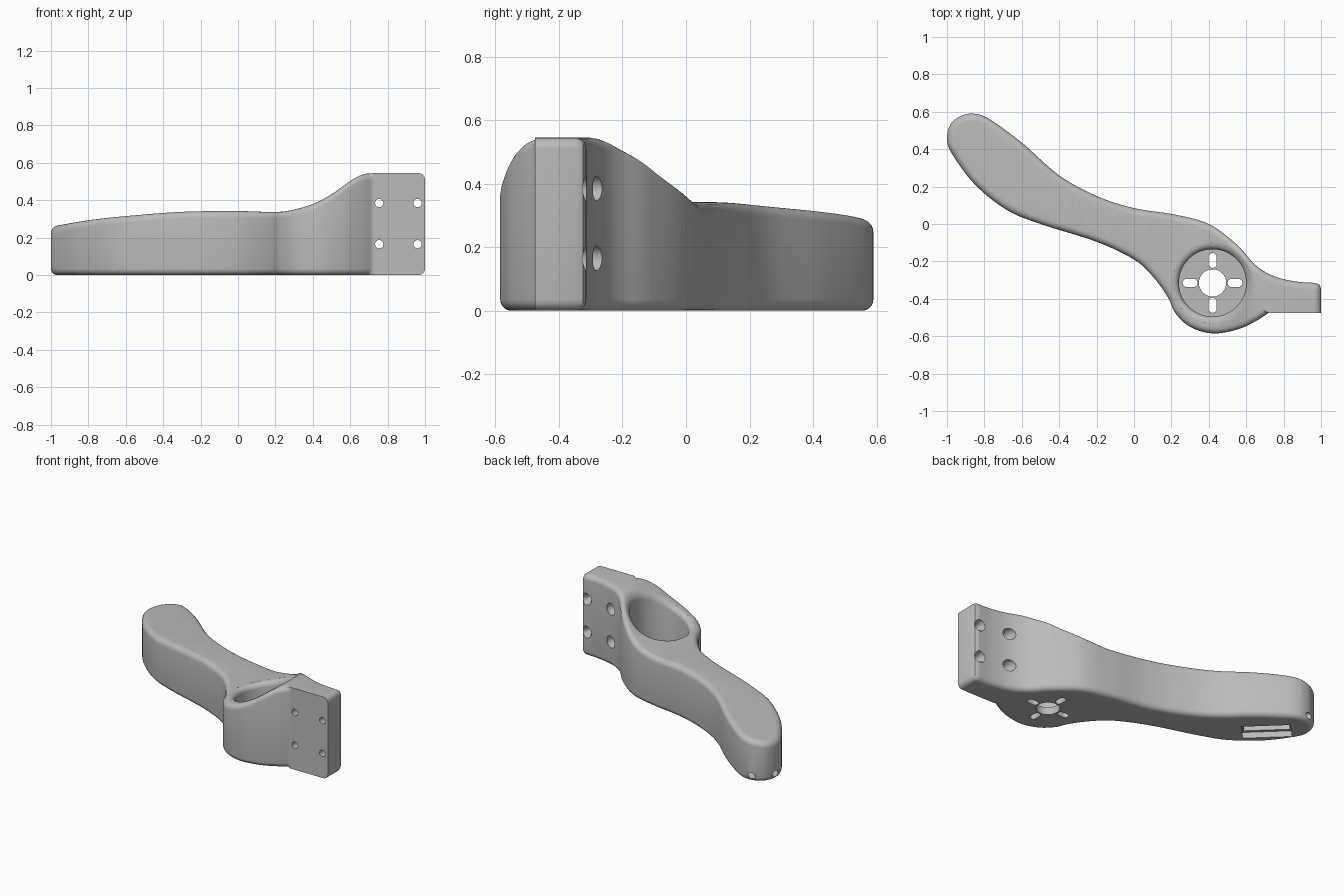
import bpy, bmesh, math
from mathutils import Vector, Matrix

cube = bpy.data.objects.get("Cube")
if cube:
    bpy.data.objects.remove(cube)

grey = bpy.data.materials.new("plain_grey")
grey.use_nodes = True
tone = (0.5, 0.5, 0.5, 1)
grey.diffuse_color = tone
grey.node_tree.nodes["Principled BSDF"].inputs["Base Color"].default_value = tone


def spline(points, steps):
    """Smooth curve through the points."""
    p = [Vector(q) for q in points]
    p = [2 * p[0] - p[1]] + p + [2 * p[-1] - p[-2]]
    out = []
    for a, b, c, d in zip(p, p[1:], p[2:], p[3:]):
        for i in range(steps):
            t = i / steps
            out.append(0.5 * (2 * b + (c - a) * t + (2 * a - 5 * b + 4 * c - d) * t ** 2
                              + (3 * b - a - 3 * c + d) * t ** 3))
    return out + [p[-2]]


def new_object(name, bm):
    bmesh.ops.recalc_face_normals(bm, faces=bm.faces[:])
    mesh = bpy.data.meshes.new(name)
    bm.to_mesh(mesh)
    bm.free()
    mesh.materials.append(grey)
    obj = bpy.data.objects.new(name, mesh)
    bpy.context.collection.objects.link(obj)
    return obj


def loft(bm, rings):
    """Skin a stack of closed rings and cap both ends."""
    rows = [[bm.verts.new(v) for v in ring] for ring in rings]
    n = len(rows[0])
    for low, high in zip(rows, rows[1:]):
        for i in range(n):
            j = (i + 1) % n
            bm.faces.new((low[i], low[j], high[j], high[i]))
    return [bm.faces.new(rows[0][::-1]), bm.faces.new(rows[-1])]


# Height of the top surface along x
crest = spline([(-1.02, .255), (-.8, .293), (-.6, .315), (-.3, .338), (0, .342), (.2, .337),
                (.3, .35), (.4, .38), (.5, .432), (.6, .503), (.66, .535), (.72, .545), (.8, .545)], 6)


def height(x):
    for a, b in zip(crest, crest[1:]):
        if x <= b.x:
            return a.y + (b.y - a.y) * (x - a.x) / (b.x - a.x)
    return crest[-1].y


# Plan outline: back edge, rounded grip end, front edge, then the mounting tab
outline = spline([(.97, -.315), (.87, -.308), (.75, -.28), (.65, -.22), (.55, -.11), (.4, .0),
                  (.22, .05), (0, .085), (-.2, .15), (-.4, .26), (-.6, .435), (-.78, .565),
                  (-.87, .59), (-.94, .57), (-.985, .525), (-1, .45), (-.97, .37), (-.85, .21),
                  (-.68, .075), (-.5, 0), (-.2, -.095), (0, -.19), (.1, -.28), (.18, -.39),
                  (.22, -.475), (.3, -.55), (.42, -.585), (.55, -.565), (.65, -.52), (.72, -.475)], 6)
tab_start = len(outline) - 1
outline += [Vector((1, -.475)), Vector((1, -.345)), Vector((.991, -.324))]

ROUND = 0.035
insets = []
for i, p in enumerate(outline):
    before = (p - outline[i - 1]).normalized()
    after = (outline[(i + 1) % len(outline)] - p).normalized()
    t = (before + after).normalized()
    insets.append(Vector((-t.y, t.x)) * ROUND)
insets[tab_start] = Vector((0, 0))
insets[tab_start + 1] = Vector((-ROUND, 0))


def ring(amount, z):
    return [(p.x + s.x * amount, p.y + s.y * amount, z) for p, s in zip(outline, insets)]


# Body: rounded slab, sliced along x, then the top is draped on the crest
steps = [i / 5 * math.pi / 2 for i in range(6)]
bottom = [ring(1 - math.sin(a), ROUND * (1 - math.cos(a))) for a in steps]
top = [ring(1 - math.cos(a), 1 - ROUND * (1 - math.sin(a))) for a in steps]
bm = bmesh.new()
caps = loft(bm, bottom + top)
bmesh.ops.triangulate(bm, faces=caps)
for i in range(58):
    bmesh.ops.bisect_plane(bm, geom=bm.verts[:] + bm.edges[:] + bm.faces[:], dist=1e-5,
                           plane_co=(-.981 + i * .03, 0, 0), plane_no=(1, 0, 0))
for v in bm.verts:
    if v.co.z > 0.5:
        v.co.z += height(v.co.x) - 1
body = new_object("handle_body", bm)

cutters = []


def lathe(name, profile, matrix, sides=32):
    """Cutter turned around its local z from (radius, z) pairs."""
    bm = bmesh.new()
    angles = [2 * math.pi * i / sides for i in range(sides)]
    loft(bm, [[(r * math.cos(a), r * math.sin(a), z) for a in angles] for r, z in profile])
    bm.transform(matrix)
    cutters.append(new_object(name, bm))


# Round socket with a rolled rim that follows the crest
cx, cy, radius, roll = .42, -.315, .18, .035
angles = [2 * math.pi * i / 64 for i in range(64)]


def socket_ring(r, drop=None, z=None):
    pts = [(cx + r * math.cos(a), cy + r * math.sin(a)) for a in angles]
    return [(x, y, z if drop is None else height(x) - drop) for x, y in pts]


bm = bmesh.new()
loft(bm, [socket_ring(radius, z=.05)]
     + [socket_ring(radius + roll * (1 - math.cos(a)), drop=roll * (1 - math.sin(a))) for a in steps]
     + [socket_ring(radius + roll + .003, drop=-.004), socket_ring(radius + roll + .003, z=.8)])
cutters.append(new_object("socket_cutter", bm))

# Centre bore and four radial slots in the socket floor
lathe("bore_cutter", [(.073, -.1), (.073, .12)], Matrix.Translation((cx, cy, 0)))
for k in range(4):
    bm = bmesh.new()
    plan = []
    for side in (1, -1):
        for i in range(9):
            a = math.pi * (i / 8 - .5) + (0 if side > 0 else math.pi)
            plan.append((.12 + side * .018 + .022 * math.cos(a), .022 * math.sin(a)))
    loft(bm, [[(x, y, z) for x, y in plan] for z in (-.1, .12)])
    bm.transform(Matrix.Translation((cx, cy, 0)) @ Matrix.Rotation(k * math.pi / 2, 4, 'Z'))
    cutters.append(new_object("slot_cutter", bm))

# Countersunk screw holes through the tab
for x in (.755, .96):
    for z in (.165, .385):
        lathe("screw_cutter", [(.022, -.6), (.022, -.345), (.039, -.315), (.039, -.15)],
              Matrix.Translation((x, 0, z)) @ Matrix.Rotation(-math.pi / 2, 4, 'X'))

# Stepped recess under the grip and two cord holes at its end
turn = Matrix.Rotation(math.radians(136), 4, 'Z')
recess = Matrix.Translation((-.78, .325, 0)) @ turn
for length, width, depth in ((.30, .14, .04), (.28, .10, .12)):
    bm = bmesh.new()
    bmesh.ops.create_cube(bm, size=1, matrix=recess @ Matrix.Diagonal((length, width, 2 * depth, 1)))
    cutters.append(new_object("recess_cutter", bm))
for side in (-.073, .073):
    lathe("cord_cutter", [(.021, -.1), (.021, .2)],
          Matrix.Translation((-.94, .525, .04)) @ turn @ Matrix.Translation((0, side, 0))
          @ Matrix.Rotation(math.pi / 2, 4, 'Y'), 24)

# Carve everything out of the body
bpy.context.view_layer.objects.active = body
for obj in bpy.context.selected_objects:
    obj.select_set(False)
body.select_set(True)
for cutter in cutters:
    cutter.hide_render = True
    mod = body.modifiers.new("carve", 'BOOLEAN')
    mod.operation = 'DIFFERENCE'
    mod.solver = 'EXACT'
    mod.object = cutter
    bpy.ops.object.modifier_apply(modifier=mod.name)
    bpy.data.objects.remove(cutter)
bpy.ops.object.shade_smooth_by_angle(angle=math.radians(35))
